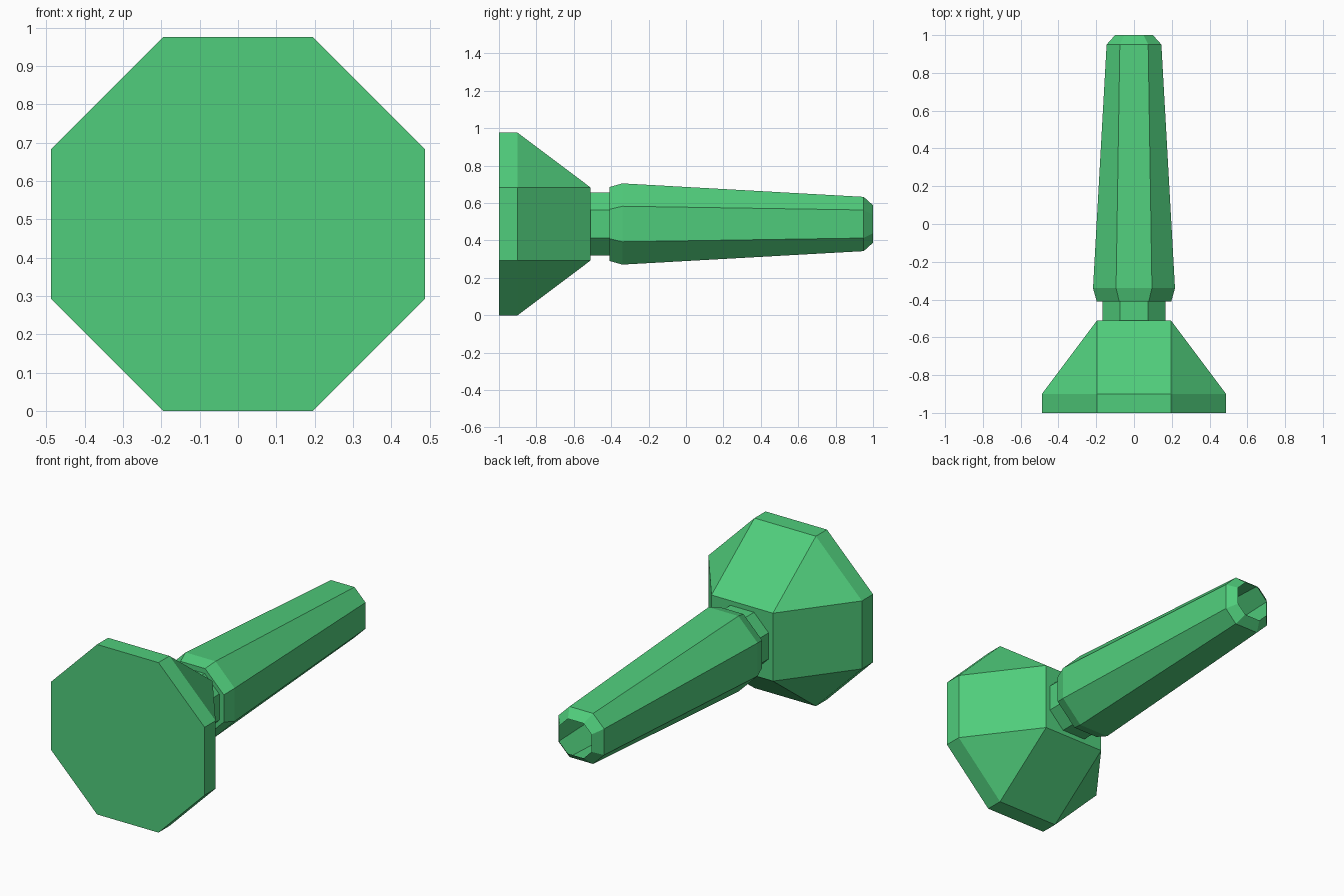
import bpy, bmesh

if "Cube" in bpy.data.objects:
    bpy.data.objects.remove(bpy.data.objects["Cube"])

CZ = 0.488  # height of the long axis

green = bpy.data.materials.new("green")
green.diffuse_color = (0.08, 0.61, 0.20, 1)
green.use_nodes = True
green.node_tree.nodes["Principled BSDF"].inputs["Base Color"].default_value = green.diffuse_color


def loft(name, rings, cap_start=False, cap_end=False):
    """Join eight-sided rings along y; each ring is (y, half_width, half_flat)."""
    bm = bmesh.new()
    loops = []
    for y, h, f in rings:
        pts = [(h, -f), (h, f), (f, h), (-f, h), (-h, f), (-h, -f), (-f, -h), (f, -h)]
        loops.append([bm.verts.new((x, y, CZ + z)) for x, z in pts])
    for a, b in zip(loops, loops[1:]):
        for i in range(8):
            j = (i + 1) % 8
            bm.faces.new((a[i], a[j], b[j], b[i]))
    if cap_start:
        bm.faces.new(loops[0])
    if cap_end:
        bm.faces.new(loops[-1])
    # a ring with half_flat == half_width collapses to a square
    bmesh.ops.remove_doubles(bm, verts=bm.verts[:], dist=0.0005)
    bmesh.ops.recalc_face_normals(bm, faces=bm.faces[:])
    mesh = bpy.data.meshes.new(name)
    bm.to_mesh(mesh)
    bm.free()
    mesh.materials.append(green)
    ob = bpy.data.objects.new(name, mesh)
    bpy.context.collection.objects.link(ob)
    return ob


# Head: octagonal plate narrowing to a square back
loft("head", [(-1.0, 0.488, 0.195), (-0.9, 0.488, 0.195), (-0.51, 0.195, 0.195)],
     cap_start=True, cap_end=True)

# Neck and tapered handle, open at the far end
loft("neck_and_handle", [
    (-0.51, 0.168, 0.075),
    (-0.41, 0.168, 0.075),
    (-0.41, 0.197, 0.078),
    (-0.34, 0.217, 0.095),
    (0.95, 0.145, 0.075),
    (1.0, 0.10, 0.05),
])
